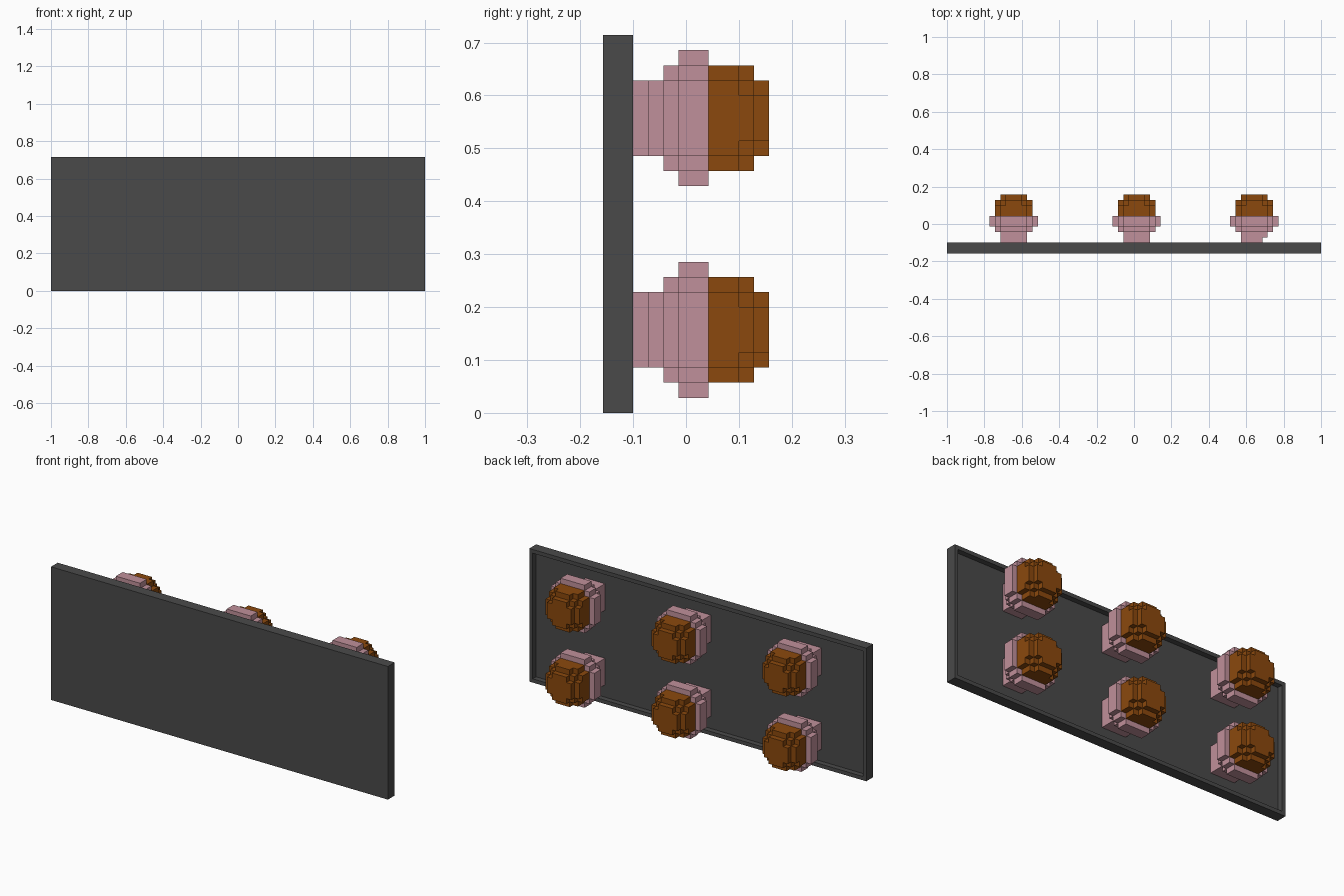
import bpy, bmesh
from mathutils import Vector

if "Cube" in bpy.data.objects:
    bpy.data.objects.remove(bpy.data.objects["Cube"])

U = 2 / 70  # block size


def material(name, rgb):
    m = bpy.data.materials.new(name)
    m.diffuse_color = (*rgb, 1)
    m.use_nodes = True
    m.node_tree.nodes["Principled BSDF"].inputs["Base Color"].default_value = m.diffuse_color
    return m


GREY = material("dark grey", (0.068, 0.068, 0.068))
PINK = material("dusty pink", (0.527, 0.28, 0.325))
BROWN = material("chocolate brown", (0.258, 0.066, 0.004))


def finish(name, bm, mat):
    bmesh.ops.recalc_face_normals(bm, faces=bm.faces)
    mesh = bpy.data.meshes.new(name)
    bm.to_mesh(mesh)
    bm.free()
    mesh.materials.append(mat)
    obj = bpy.data.objects.new(name, mesh)
    bpy.context.collection.objects.link(obj)
    return obj


def stepped_outline(steps):
    """Blocky round outline from the corners of one quarter."""
    quarter = []
    for i, (a, b) in enumerate(steps):
        quarter.append((a, b))
        if i + 1 < len(steps):
            quarter.append((steps[i + 1][0], b))
    points = []
    for _ in range(4):
        points += quarter
        quarter = [(-b, a) for a, b in quarter]
    return points


def add_layer(bm, steps, y0, y1, cx, cz, x_limit=9):
    verts = [bm.verts.new((cx + min(a, x_limit) * U, y0, cz + b * U))
             for a, b in stepped_outline(steps)]
    face = bm.faces.new(verts)
    top = bmesh.ops.extrude_face_region(bm, geom=[face], use_keep_orig=True)["geom"]
    bmesh.ops.translate(bm, vec=(0, y1 - y0, 0),
                        verts=[g for g in top if isinstance(g, bmesh.types.BMVert)])


# Tray: slab with a recess in its back face
bm = bmesh.new()
bmesh.ops.create_cube(bm, size=1)
for v in bm.verts:
    v.co = Vector((v.co.x * 2, -0.1286 + v.co.y * 2 * U, 0.357 + v.co.z * 0.714))
bm.normal_update()
back = [f for f in bm.faces if f.normal.y > 0.9]
bmesh.ops.inset_region(bm, faces=back, thickness=U)
floor = bmesh.ops.extrude_discrete_faces(bm, faces=back)["faces"]
bmesh.ops.translate(bm, vec=(0, -U, 0), verts=floor[0].verts)
finish("tray", bm, GREY)

# Block outlines, from wide to narrow
WIDE = [(4.5, 2.5), (3.5, 3.5), (2.5, 4.5)]
MIDDLE = [(3.5, 2.5), (2.5, 3.5)]
MIDDLE_ROUND = [(3.5, 1.5), (2.5, 2.5), (1.5, 3.5)]
SQUARE = [(2.5, 2.5)]
CAP = [(2.5, 1.5), (1.5, 2.5)]
FLOOR_Y = -0.1286

# Six small cakes: pink cup and brown dome
for cx in (-0.643, 0.0143, 0.643):
    for cz in (0.157, 0.557):
        bm = bmesh.new()
        add_layer(bm, SQUARE, FLOOR_Y, -0.0714, cx, cz, 1.5 if cx > 0.5 else 9)
        add_layer(bm, SQUARE, -0.0714, -0.0429, cx, cz)
        add_layer(bm, MIDDLE, -0.0429, -0.0143, cx, cz)
        add_layer(bm, WIDE, -0.0143, 0.0429, cx, cz)
        finish("cake_cup", bm, PINK)

        bm = bmesh.new()
        add_layer(bm, MIDDLE, 0.0429, 0.1, cx, cz)
        add_layer(bm, MIDDLE_ROUND, 0.1, 0.1286, cx, cz)
        add_layer(bm, CAP, 0.1286, 0.1571, cx, cz)
        finish("cake_dome", bm, BROWN)
